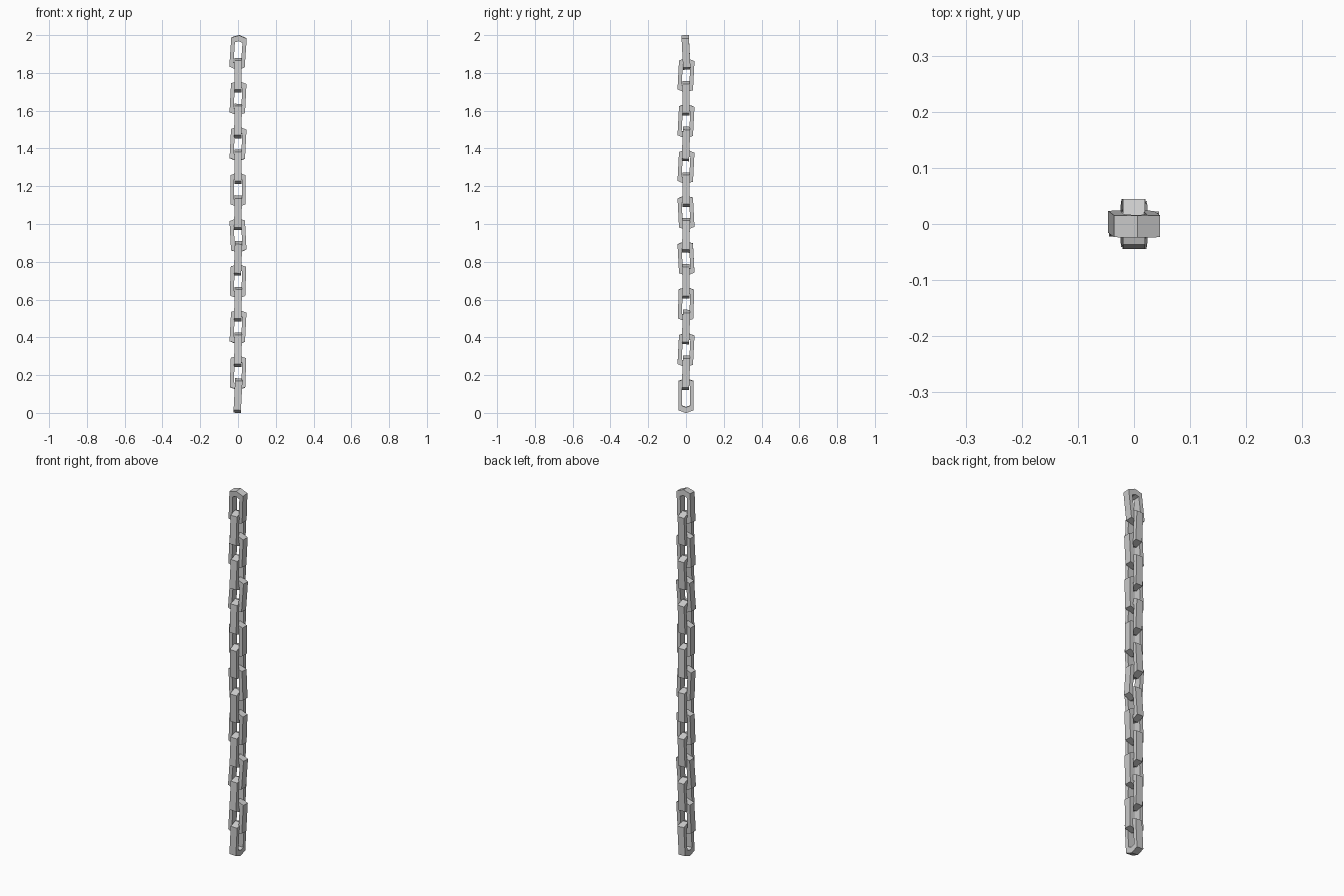
import bpy, bmesh
from math import radians, pi
from mathutils import Matrix

if "Cube" in bpy.data.objects:
    bpy.data.objects.remove(bpy.data.objects["Cube"])

LENGTH, DEPTH, COUNT = 0.183, 0.039, 16
PITCH = (2 - LENGTH) / (COUNT - 1)


def ring(apex, shoulder_x, shoulder_z):
    # six-sided outline: shallow point at each end, straight sides
    return [(0, apex), (shoulder_x, shoulder_z), (shoulder_x, -shoulder_z),
            (0, -apex), (-shoulder_x, -shoulder_z), (-shoulder_x, shoulder_z)]


def link_mesh():
    # flat-sided closed link, cut from plate with an elongated opening
    bm = bmesh.new()
    outer, inner = ring(LENGTH / 2, 0.041, 0.077), ring(0.061, 0.02, 0.053)
    rows = [[bm.verts.new((x, y, z)) for x, z in pts]
            for pts, y in ((outer, -DEPTH / 2), (outer, DEPTH / 2),
                           (inner, DEPTH / 2), (inner, -DEPTH / 2))]
    for r in range(4):
        a, b = rows[r], rows[(r + 1) % 4]
        for i in range(6):
            j = (i + 1) % 6
            bm.faces.new((a[i], a[j], b[j], b[i]))
    bmesh.ops.recalc_face_normals(bm, faces=bm.faces)
    me = bpy.data.meshes.new("link")
    bm.to_mesh(me)
    bm.free()
    return me


# slight hanging sway of each link, in degrees: (front-view lean, side-view lean)
sway = [(4, -3), (0, 3), (3, 0), (1, 3), (3, 2), (0, 3), (0, 0), (1, -3),
        (-3, 1), (2, -3), (2, 0), (1, 2), (3, 2), (1, 3), (2, 2), (3, 0)]

mesh = link_mesh()
for i, (lean_x, lean_y) in enumerate(sway):
    link = bpy.data.objects.new(f"chain_link_{i + 1}", mesh.copy())
    bpy.context.collection.objects.link(link)
    turn = Matrix.Rotation(pi / 2 * (i % 2), 4, 'Z')
    tilt = Matrix.Rotation(radians(lean_x), 4, 'Y') @ Matrix.Rotation(radians(-lean_y), 4, 'X')
    link.matrix_world = Matrix.Translation((0, 0, 2 - LENGTH / 2 - i * PITCH)) @ tilt @ turn
    bpy.context.view_layer.objects.active = link
    link.select_set(True)
bpy.ops.object.shade_smooth_by_angle(angle=radians(35))
